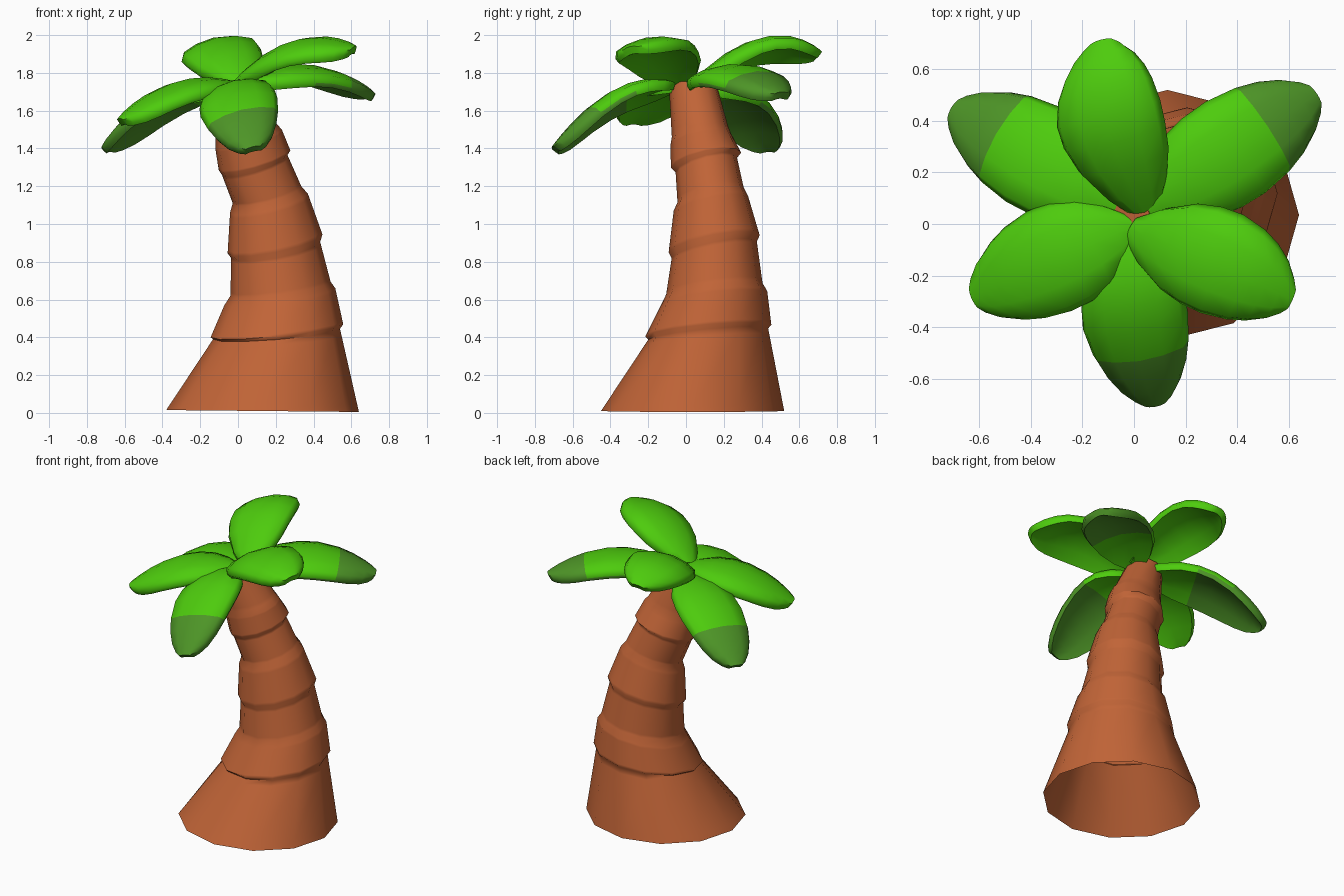
import bpy, bmesh, math
from mathutils import Vector

if "Cube" in bpy.data.objects:
    bpy.data.objects.remove(bpy.data.objects["Cube"])


def mat(name, rgb):
    m = bpy.data.materials.new(name)
    m.diffuse_color = (*rgb, 1)
    m.use_nodes = True
    m.node_tree.nodes["Principled BSDF"].inputs["Base Color"].default_value = m.diffuse_color
    return m


BARK = mat("bark brown", (0.53, 0.127, 0.038))
GREEN = mat("leaf green", (0.075, 0.60, 0.004))
DULL = mat("dull leaf tip", (0.075, 0.30, 0.02))


def finish(name, bm, mats, angle):
    bmesh.ops.recalc_face_normals(bm, faces=bm.faces)
    me = bpy.data.meshes.new(name)
    bm.to_mesh(me)
    bm.free()
    ob = bpy.data.objects.new(name, me)
    bpy.context.collection.objects.link(ob)
    for m in mats:
        me.materials.append(m)
    bpy.ops.object.select_all(action='DESELECT')
    ob.select_set(True)
    bpy.context.view_layer.objects.active = ob
    bpy.ops.object.shade_smooth_by_angle(angle=math.radians(angle))
    return ob


def bridge(bm, a, b, index=lambda i: 0):
    n = len(a)
    for i in range(n):
        j = (i + 1) % n
        bm.faces.new((a[i], a[j], b[j], b[i])).material_index = index(i)


# Trunk: tilted 12-sided rings (x left, z left, x right, z right, y front, y back, y tilt)
RINGS = [
    (-.38, .015, .64, .005, -.45, .52, 0),
    (-.132, .39, .54, .445, -.20, .435, .03),
    (-.145, .40, .557, .47, -.215, .452, .03),
    (-.072, .57, .515, .66, -.125, .43, .03),
    (-.04, .62, .49, .695, -.105, .405, .03),
    (-.036, .82, .435, .905, -.076, .375, .045),
    (-.055, .845, .447, .945, -.092, .39, .045),
    (-.042, 1.06, .37, 1.16, -.065, .328, .04),
    (-.028, 1.11, .335, 1.20, -.045, .305, .04),
    (-.085, 1.26, .262, 1.365, -.055, .27, .04),
    (-.102, 1.285, .277, 1.39, -.08, .292, .04),
    (-.12, 1.40, .232, 1.50, -.082, .238, .03),
    (-.118, 1.45, .205, 1.53, -.075, .222, .03),
    (-.165, 1.70, .06, 1.77, -.09, .16, .01),
]


def mix(a, b, t):
    return tuple(p + (q - p) * t for p, q in zip(a, b))


# support rings keep the long segments flat and the steps crisp
rings = [RINGS[0]]
for a, b in zip(RINGS, RINGS[1:]):
    if b[1] - a[1] > .1:
        rings += [mix(a, b, .08), mix(a, b, .92)]
    rings.append(b)

bm = bmesh.new()
prev = None
for xl, zl, xr, zr, y0, y1, ty in rings:
    ring = []
    for i in range(12):
        c, s = math.cos(i * math.pi / 6), math.sin(i * math.pi / 6)
        ring.append(bm.verts.new(((xl + xr) / 2 + c * (xr - xl) / 2,
                                  (y0 + y1) / 2 + s * (y1 - y0) / 2,
                                  (zl + zr) / 2 + c * (zr - zl) / 2 + s * ty)))
    if prev:
        bridge(bm, prev, ring)
    prev = ring
bm.faces.new(prev)
finish("trunk", bm, [BARK], 65)

# Leaf: rows of (position along, half width); section of (across, thickness share)
ROWS = [(0, .055), (.1, .125), (.25, .185), (.4, .208), (.55, .212), (.72, .193),
        (.83, .165), (.92, .125), (.975, .08), (1, .045)]
SECTION = [(-.9, 0), (-.5, 0), (0, 0), (.5, 0), (.9, 0), (1, .5),
           (.93, 1), (.5, 1), (0, 1), (-.5, 1), (-.93, 1), (-1, .5)]


def leaf(name, root, mid, tip, tilt, dull):
    root, mid, tip = Vector(root), Vector(mid), Vector(tip)
    ax = tip - root
    lat = Vector((ax.y, -ax.x, 0)).normalized()   # right-hand side of the leaf
    lat.z = tilt
    lat.normalize()
    bm = bmesh.new()
    prev = None
    for t, w in ROWS:
        p = root * (1 - 2 * t) * (1 - t) + mid * 4 * t * (1 - t) + tip * t * (2 * t - 1)
        d = root * (4 * t - 3) + mid * (4 - 8 * t) + tip * (4 * t - 1)
        nor = lat.cross(d).normalized()
        th = .06 * (.6 + .4 * min(1, w / .15))
        ring = [bm.verts.new(p + lat * (s * w) - nor * (.26 * w * s * s + th * k))
                for s, k in SECTION]
        if prev:
            # dull tip reaches further back on the underside
            bridge(bm, prev, ring,
                   lambda i: int(dull and t > (.54 if 5 <= i <= 10 else .75)))
        else:
            bm.faces.new(ring)
        prev = ring
    bm.faces.new(prev).material_index = int(dull)
    finish(name, bm, [GREEN, DULL], 60)


# Crown of six leaves: root, middle, tip, sideways tilt, dull tip
leaf("leaf_back", (.05, .03, 1.75), (-.105, .38, 1.98), (-.13, .715, 1.91), .22, False)
leaf("leaf_right_front", (-.02, -.02, 1.76), (.29, -.15, 1.97), (.615, -.295, 1.94), -.2, False)
leaf("leaf_right_back", (.02, .05, 1.76), (.37, .275, 1.845), (.71, .505, 1.70), -.07, True)
leaf("leaf_left_back", (-.03, .06, 1.73), (-.39, .265, 1.69), (-.71, .45, 1.41), .05, True)
leaf("leaf_left_front", (0, -.01, 1.75), (-.32, -.14, 1.755), (-.63, -.29, 1.56), 0, False)
leaf("leaf_front", (-.02, -.06, 1.75), (-.01, -.39, 1.705), (.08, -.71, 1.41), -.24, True)
